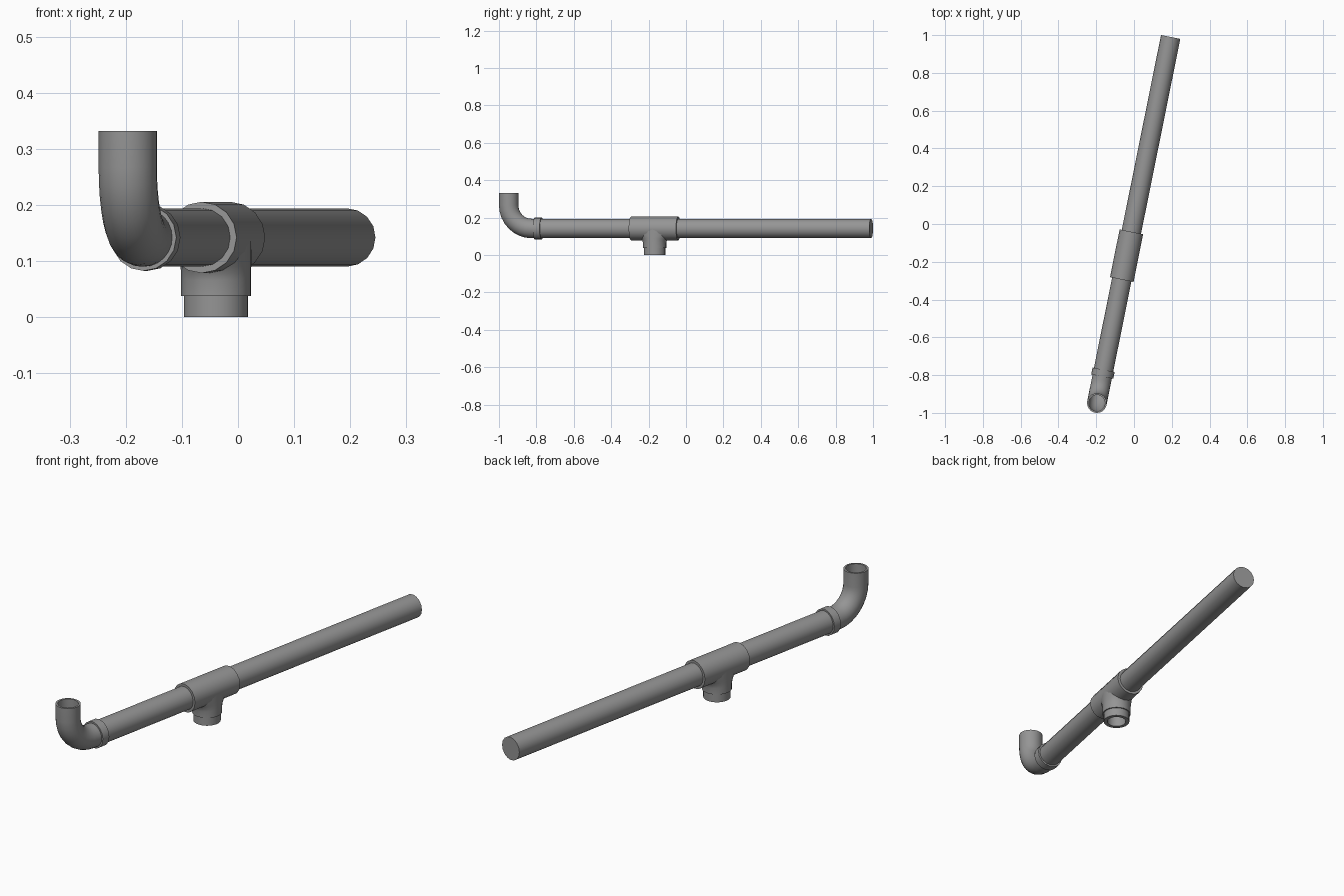
import bpy, bmesh, math
from mathutils import Vector

if "Cube" in bpy.data.objects:
    bpy.data.objects.remove(bpy.data.objects["Cube"])

SIDES = 16
ZC = 0.142                                    # height of the pipe axis
START = Vector((-0.1965, -0.948, ZC))         # elbow corner
AXIS = Vector((0.3905, 1.938, 0)).normalized()
SIDE = Vector((AXIS.y, -AXIS.x, 0))
UP = Vector((0, 0, 1))

grey = bpy.data.materials.new("pipe grey")
grey.diffuse_color = (0.3, 0.3, 0.3, 1)
grey.use_nodes = True
grey.node_tree.nodes["Principled BSDF"].inputs["Base Color"].default_value = grey.diffuse_color


def loft(name, rings, sides=SIDES, closed=False, caps=True):
    """Skin elliptical rings: (centre, first half-axis, second half-axis)."""
    bm = bmesh.new()
    loops = []
    for c, a, b in rings:
        loops.append([bm.verts.new(c + a * math.cos(t) + b * math.sin(t))
                      for t in (2 * math.pi * i / sides for i in range(sides))])
    pairs = list(zip(loops, loops[1:]))
    if closed:
        pairs.append((loops[-1], loops[0]))
    for p, q in pairs:
        for i in range(sides):
            j = (i + 1) % sides
            bm.faces.new((p[i], p[j], q[j], q[i]))
    if caps and not closed:
        bm.faces.new(loops[0])
        bm.faces.new(loops[-1])
    bmesh.ops.recalc_face_normals(bm, faces=bm.faces)
    me = bpy.data.meshes.new(name)
    bm.to_mesh(me)
    bm.free()
    me.materials.append(grey)
    ob = bpy.data.objects.new(name, me)
    bpy.context.collection.objects.link(ob)
    bpy.ops.object.select_all(action='DESELECT')
    ob.select_set(True)
    bpy.context.view_layer.objects.active = ob
    bpy.ops.object.shade_smooth_by_angle(angle=math.radians(35))
    return ob


def along(name, s0, s1, r):
    """Capped cylinder along the pipe axis between two distances."""
    return loft(name, [(START + AXIS * s, SIDE * r, UP * r) for s in (s0, s1)])


# Straight run: long pipe, tee sleeve and elbow collar
along("main_pipe", 0.15, 1.977, 0.052)
along("tee_sleeve", 0.667, 0.925, 0.0635)
along("elbow_collar", 0.143, 0.180, 0.0595)

# Hollow elbow: outer skin down the bend, inner skin back up
BEND = 0.125
path = [(START + AXIS * 0.16, UP)]
for k in range(9):
    t = math.radians(90 * k / 8)
    path.append((START + AXIS * (BEND - BEND * math.sin(t)) + UP * (BEND - BEND * math.cos(t)),
                 UP * math.cos(t) + AXIS * math.sin(t)))
path.append((START + UP * (0.332 - ZC), AXIS))
outer = [(c, SIDE * 0.052, n * 0.052) for c, n in path]
inner = [(c, SIDE * 0.043, n * 0.043) for c, n in reversed(path)]
loft("elbow", outer + inner, sides=24, closed=True)

# Tee branch: flared saddle, socket, narrower spigot and bore
base = START + AXIS * 0.796
base.z = 0
profile = [  # height, half-width along the pipe, half-width across it
    (0.142, 0.105, 0.0625), (0.105, 0.085, 0.0625), (0.090, 0.073, 0.0625),
    (0.078, 0.066, 0.0625), (0.066, 0.0625, 0.0625), (0.038, 0.0625, 0.0625),
    (0.038, 0.057, 0.057), (0.0, 0.057, 0.057), (0.0, 0.041, 0.041),
    (0.085, 0.041, 0.041)]
loft("tee_branch", [(base + UP * z, AXIS * a, SIDE * b) for z, a, b in profile], sides=24)
